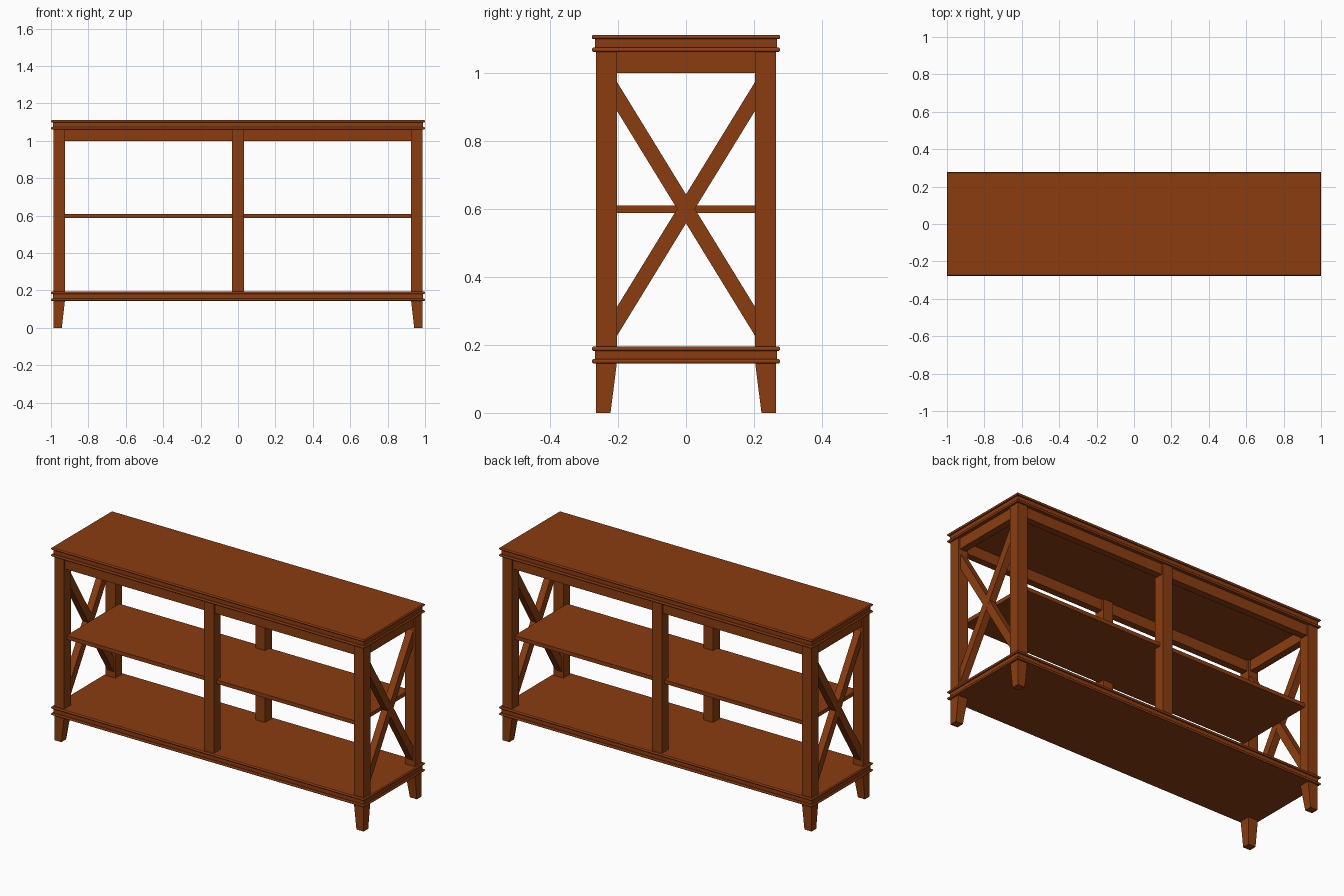
import bpy, bmesh

if "Cube" in bpy.data.objects:
    bpy.data.objects.remove(bpy.data.objects["Cube"])

wood = bpy.data.materials.new("warm brown wood")
wood.diffuse_color = (0.26, 0.046, 0.005, 1)
wood.use_nodes = True
wood.node_tree.nodes["Principled BSDF"].inputs["Base Color"].default_value = wood.diffuse_color


def loft(name, rings, flip=False):
    """Closed solid from a stack of equal-length point loops."""
    bm = bmesh.new()
    loops = [[bm.verts.new(p) for p in ring] for ring in rings]
    n = len(loops[0])
    for a, b in zip(loops, loops[1:]):
        for i in range(n):
            j = (i + 1) % n
            bm.faces.new((a[i], a[j], b[j], b[i]))
    bm.faces.new(loops[0][::-1])
    bm.faces.new(loops[-1])
    bmesh.ops.recalc_face_normals(bm, faces=bm.faces)
    me = bpy.data.meshes.new(name)
    bm.to_mesh(me)
    bm.free()
    me.materials.append(wood)
    ob = bpy.data.objects.new(name, me)
    bpy.context.collection.objects.link(ob)
    return ob


def rect(x0, x1, y0, y1, z):
    return [(x0, y0, z), (x1, y0, z), (x1, y1, z), (x0, y1, z)]


def box(name, x0, x1, y0, y1, z0, z1):
    return loft(name, [rect(x0, x1, y0, y1, z) for z in (z0, z1)])


def moulded_board(name, z0, z1):
    """Board whose edge has a rounded bead at the bottom and top."""
    bead = [(0, 0.004), (0.003, 0.001), (0.0065, 0), (0.010, 0.001), (0.013, 0.004), (0.013, 0.010)]
    prof = [(z0 + h, d) for h, d in bead] + [(z1 - h, d) for h, d in reversed(bead)]
    return loft(name, [rect(-1 + d, 1 - d, -0.277 + d, 0.277 - d, z) for z, d in prof])


# Top and bottom boards
moulded_board("top_board", 1.061, 1.112)
moulded_board("bottom_board", 0.145, 0.195)

for sy, depth in ((-1, "front"), (1, "back")):
    ya, yb = sorted((sy * 0.203, sy * 0.265))
    # Centre posts
    box(depth + "_centre_post", -0.031, 0.031, ya, yb, 0.19, 1.065)
    # Long aprons
    a0, a1 = sorted((sy * 0.215, sy * 0.255))
    box(depth + "_apron", -0.93, 0.93, a0, a1, 1.0, 1.065)
    for sx, side in ((-1, "left"), (1, "right")):
        # Corner posts and tapered legs
        xa, xb = sorted((sx * 0.925, sx * 0.987))
        box(f"{depth}_{side}_post", xa, xb, ya, yb, 0.19, 1.065)
        loft(f"{depth}_{side}_leg", [
            rect(sx * 0.942, sx * 0.987, sy * 0.222, sy * 0.265, 0),
            rect(sx * 0.925, sx * 0.987, sy * 0.203, sy * 0.265, 0.15)])

for sx, side in ((-1, "left"), (1, "right")):
    # Middle shelf halves
    xa, xb = sorted((0, sx * 0.927))
    box(side + "_middle_shelf", xa, xb, -0.24, 0.24, 0.588, 0.61)
    # Short aprons
    xa, xb = sorted((sx * 0.937, sx * 0.977))
    box(side + "_side_apron", xa, xb, -0.205, 0.205, 1.0, 1.065)
    # Crossed side braces
    for k, label in ((1, "rising"), (-1, "falling")):
        t = 0.02 if k == 1 else 0.0195
        loft(f"{side}_{label}_brace", [
            [(sx * 0.955 + d, -0.204, 0.6 - k * 0.3325 - 0.0425),
             (sx * 0.955 + d, 0.204, 0.6 + k * 0.3325 - 0.0425),
             (sx * 0.955 + d, 0.204, 0.6 + k * 0.3325 + 0.0425),
             (sx * 0.955 + d, -0.204, 0.6 - k * 0.3325 + 0.0425)] for d in (-t, t)])
